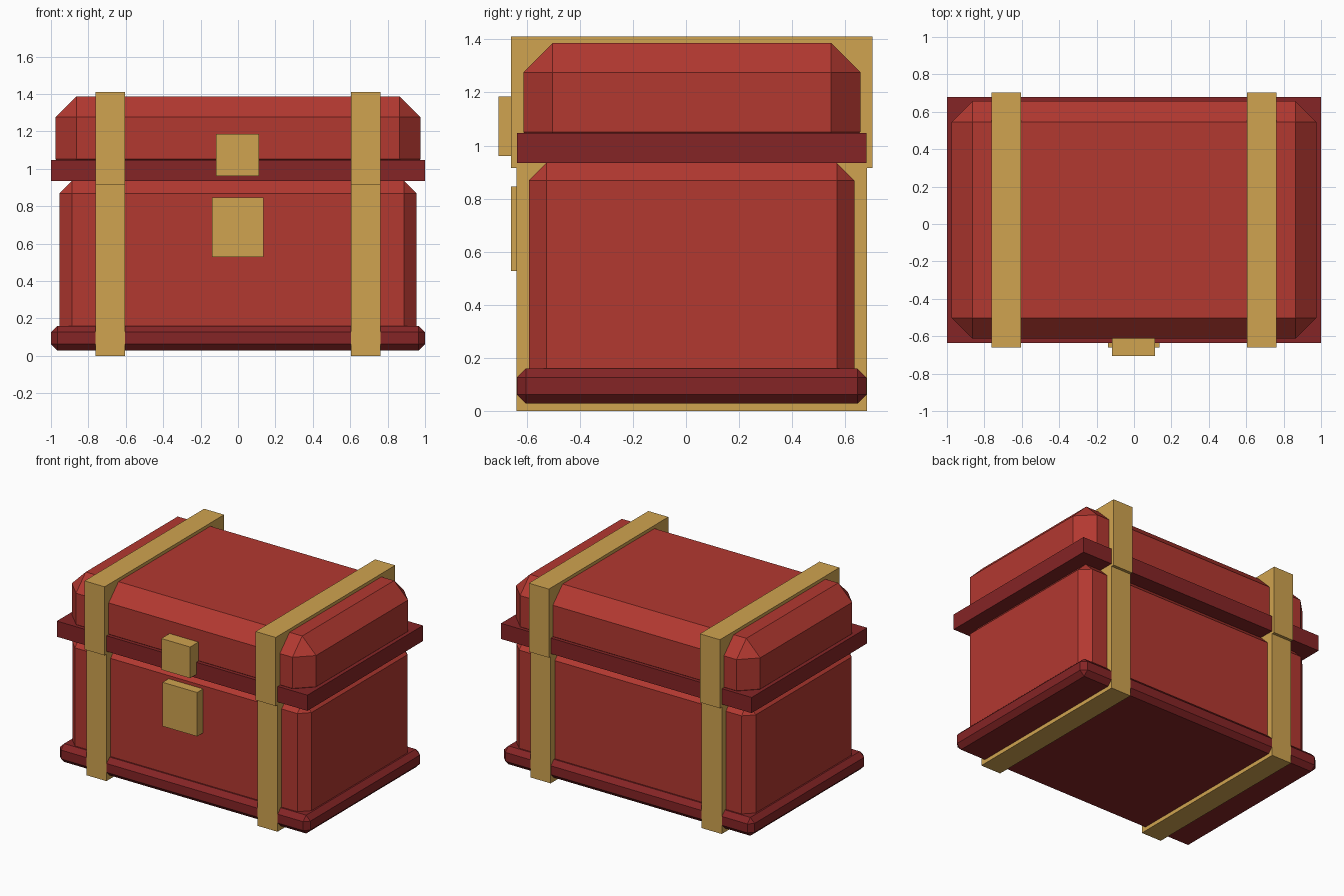
import bpy
import bmesh

cube = bpy.data.objects.get("Cube")
if cube:
    bpy.data.objects.remove(cube, do_unlink=True)


def make_material(name, rgb):
    mat = bpy.data.materials.new(name)
    mat.use_nodes = True
    color = (*rgb, 1.0)
    mat.diffuse_color = color
    mat.node_tree.nodes["Principled BSDF"].inputs["Base Color"].default_value = color
    return mat


red = make_material("red_wood", (0.45, 0.04, 0.03))
dark_red = make_material("dark_red_trim", (0.235, 0.018, 0.019))
gold = make_material("gold_metal", (0.63, 0.37, 0.08))


def box(name, x, y, z, mat, bevel=0.0):
    """Box between (min, max) pairs, with optional chamfered edges."""
    bm = bmesh.new()
    bmesh.ops.create_cube(bm, size=1.0)
    for v in bm.verts:
        for axis, (low, high) in enumerate((x, y, z)):
            v.co[axis] = high if v.co[axis] > 0 else low
    if bevel:
        bmesh.ops.bevel(bm, geom=bm.edges[:], offset=bevel, segments=1,
                        profile=0.5, affect='EDGES')
    mesh = bpy.data.meshes.new(name)
    bm.to_mesh(mesh)
    bm.free()
    mesh.materials.append(mat)
    obj = bpy.data.objects.new(name, mesh)
    bpy.context.collection.objects.link(obj)
    return obj


# Chest body and lid
box("body", (-0.955, 0.955), (-0.592, 0.635), (0.04, 0.935), red, 0.067)
box("lid", (-0.975, 0.975), (-0.613, 0.657), (0.94, 1.387), red, 0.111)

# Trim around the foot and the lid opening
box("base", (-1, 1), (-0.637, 0.68), (0.028, 0.16), dark_red, 0.034)
box("rim", (-1, 1), (-0.637, 0.68), (0.935, 1.048), dark_red)

# Metal straps, one pair on each side
for side, x in (("right", (-0.763, -0.603)), ("left", (0.603, 0.763))):
    box(side + "_lower_strap", x, (-0.639, 0.682), (0, 0.915), gold)
    box(side + "_upper_strap", x, (-0.66, 0.703), (0.915, 1.41), gold)

# Latch on the lid and lock plate on the body
box("latch", (-0.117, 0.113), (-0.707, -0.55), (0.96, 1.185), gold)
box("lock_plate", (-0.14, 0.136), (-0.66, -0.55), (0.528, 0.845), gold)
